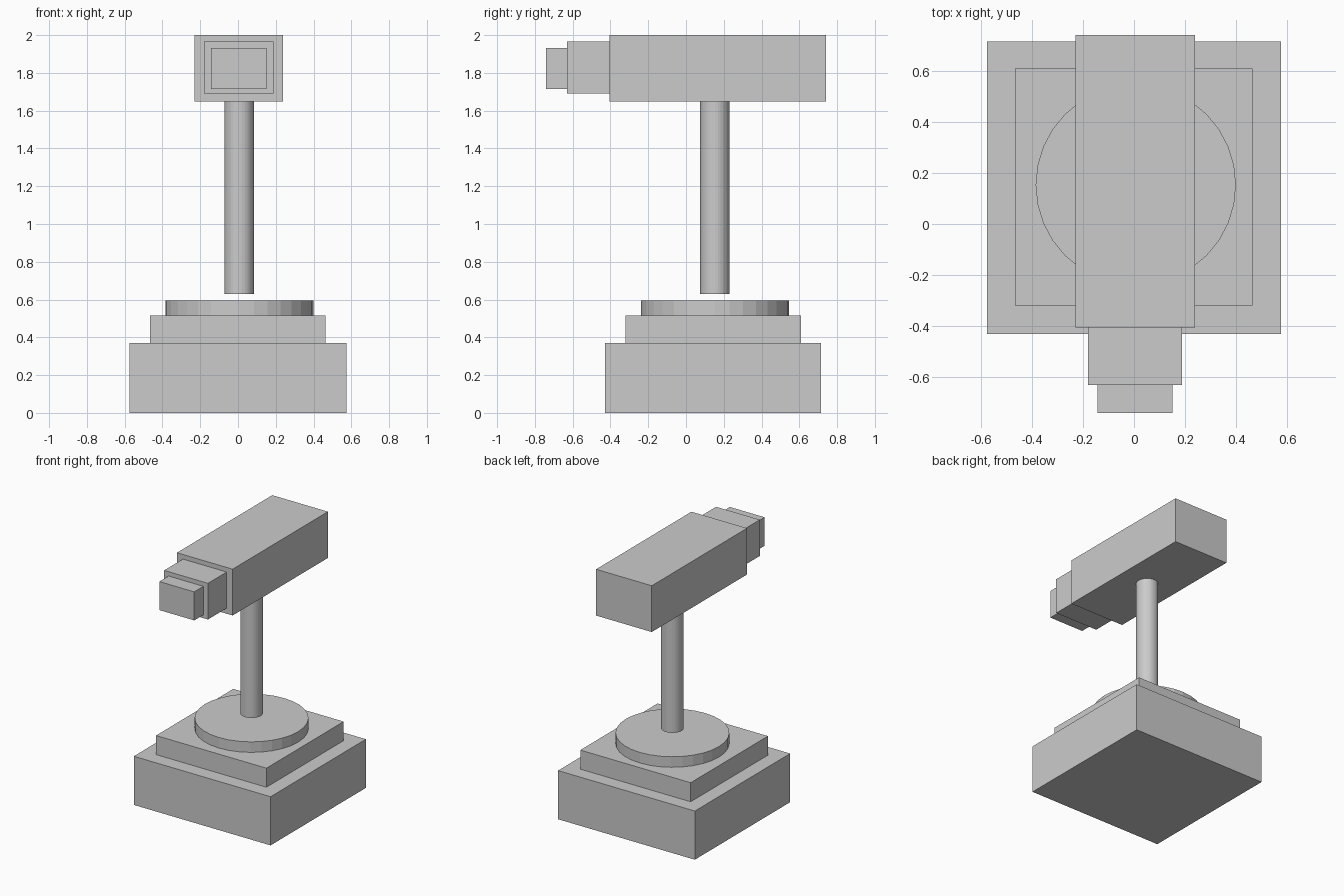
import bpy

cube = bpy.data.objects.get("Cube")
if cube:
    bpy.data.objects.remove(cube, do_unlink=True)

# One light grey for every part
grey = bpy.data.materials.new("light_grey")
grey.use_nodes = True
colour = (0.6, 0.6, 0.6, 1)
grey.diffuse_color = colour
grey.node_tree.nodes["Principled BSDF"].inputs["Base Color"].default_value = colour


def finish(name):
    obj = bpy.context.object
    obj.name = obj.data.name = name
    obj.data.materials.append(grey)
    return obj


def box(name, x, y, z):
    """Box from its (min, max) range on each axis."""
    spans = (x, y, z)
    bpy.ops.mesh.primitive_cube_add(size=1, location=[(a + b) / 2 for a, b in spans])
    obj = finish(name)
    obj.scale = [b - a for a, b in spans]
    bpy.ops.object.transform_apply(location=False, rotation=False, scale=True)
    return obj


def cylinder(name, radius, z):
    """Upright faceted cylinder on the shared column axis."""
    bpy.ops.mesh.primitive_cylinder_add(
        vertices=32, radius=radius, depth=z[1] - z[0],
        location=(0.007, 0.153, (z[0] + z[1]) / 2))
    return finish(name)


# Stepped base and turntable
box("base_block", (-0.575, 0.575), (-0.43, 0.715), (0, 0.37))
box("base_step", (-0.465, 0.463), (-0.32, 0.608), (0.37, 0.515))
cylinder("turntable_disc", 0.392, (0.515, 0.595))

# Column, floating just above the disc
cylinder("column", 0.078, (0.63, 1.648))

# Head with stepped snout
box("head_body", (-0.23, 0.238), (-0.405, 0.74), (1.648, 2.0))
box("snout_step", (-0.18, 0.188), (-0.63, -0.405), (1.69, 1.965))
box("snout_tip", (-0.143, 0.15), (-0.74, -0.63), (1.715, 1.932))
